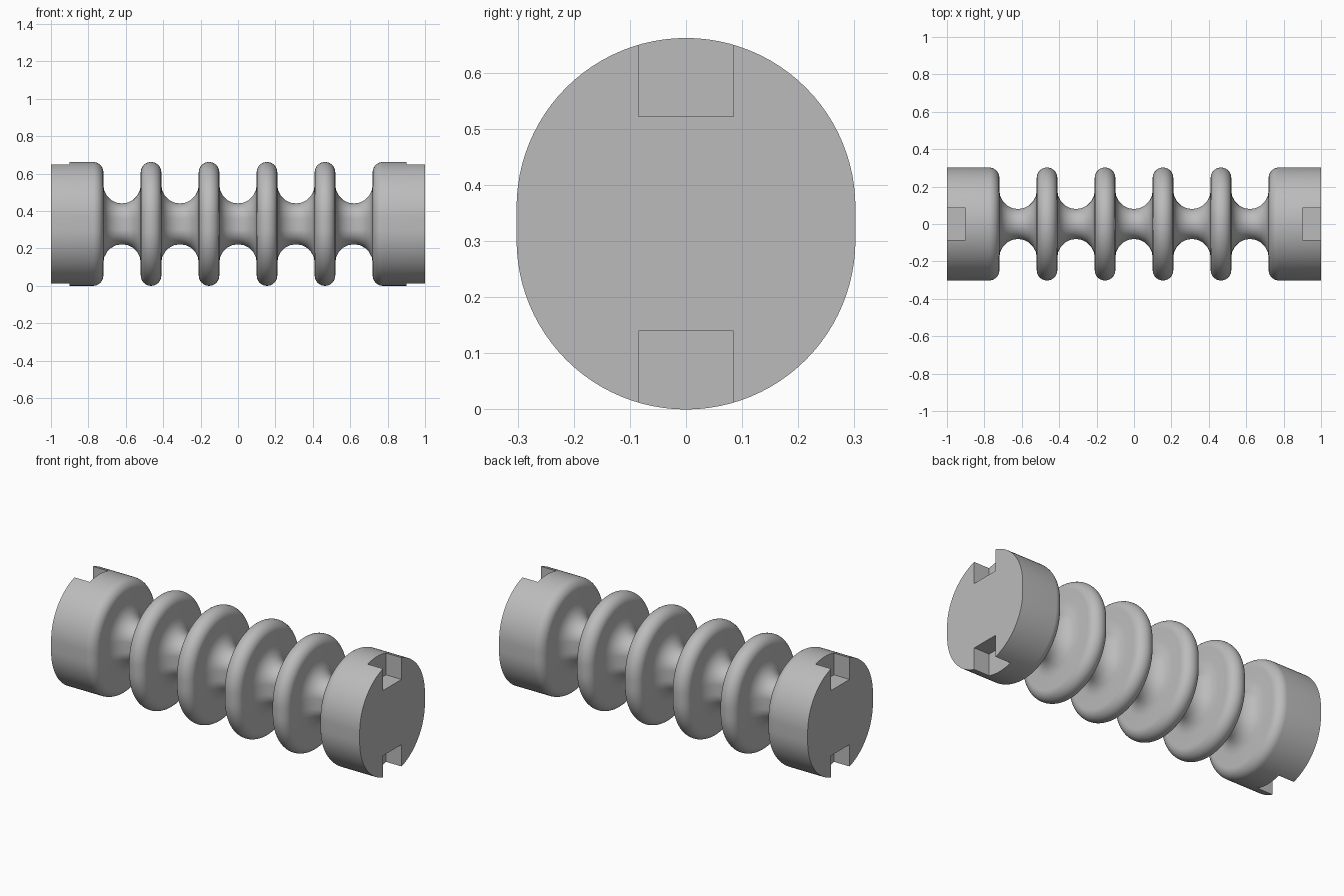
import bpy, bmesh
from math import pi, sin, cos, radians

old = bpy.data.objects.get("Cube")
if old:
    bpy.data.objects.remove(old, do_unlink=True)

RADIUS, SHIFT = 0.302, 0.029      # two half circles, moved apart in z
PITCH, GROOVE, CORE = 0.31, 0.1, 0.08
FILLET = PITCH / 2 - GROOVE
CENTRE_Z = RADIUS + SHIFT
STEPS, HALF_SIDES = 10, 48

grey = bpy.data.materials.new("ceramic grey")
grey.use_nodes = True
colour = (0.5, 0.5, 0.5, 1)
grey.diffuse_color = colour
grey.node_tree.nodes["Principled BSDF"].inputs["Base Color"].default_value = colour


def arc(x, r, radius, start, end):
    """Points (x, r) along an arc, angles in degrees."""
    angles = [radians(start + (end - start) * i / STEPS) for i in range(STEPS + 1)]
    return [(x + radius * cos(a), r + radius * sin(a)) for a in angles]


def make_object(name, bm):
    bmesh.ops.recalc_face_normals(bm, faces=bm.faces)
    mesh = bpy.data.meshes.new(name)
    bm.to_mesh(mesh)
    bm.free()
    mesh.materials.append(grey)
    obj = bpy.data.objects.new(name, mesh)
    bpy.context.collection.objects.link(obj)
    return obj


# Profile: thick end, then five round grooves with rounded ribs between
profile = [(-1, RADIUS)]
for i in range(-2, 3):
    x = i * PITCH
    profile += arc(x - GROOVE - FILLET, RADIUS - FILLET, FILLET, 90, 0)
    profile += arc(x - GROOVE + GROOVE, CORE + GROOVE, GROOVE, 180, 360)
    profile += arc(x + GROOVE + FILLET, RADIUS - FILLET, FILLET, 180, 90)
profile.append((1, RADIUS))

# Body: oval rings joined along the length
bm = bmesh.new()
rings = []
for x, r in profile:
    ring = []
    for side in (1, -1):
        for k in range(HALF_SIDES + 1):
            a = pi * k / HALF_SIDES
            ring.append(bm.verts.new((x, side * r * cos(a),
                                      CENTRE_Z + side * (SHIFT + r * sin(a)))))
    rings.append(ring)
for a, b in zip(rings, rings[1:]):
    for j in range(len(a)):
        k = (j + 1) % len(a)
        bm.faces.new((a[j], a[k], b[k], b[j]))
bm.faces.new(rings[0])
bm.faces.new(rings[-1])
bmesh.ops.remove_doubles(bm, verts=bm.verts, dist=0.0001)
body = make_object("ribbed_insulator", bm)

# Slots: top and bottom of each end face
bm = bmesh.new()
for sx in (-1, 1):
    for sz in (-1, 1):
        verts = bmesh.ops.create_cube(bm, size=1)["verts"]
        bmesh.ops.scale(bm, vec=(0.2, 0.17, 0.3), verts=verts)
        bmesh.ops.translate(bm, vec=(sx, 0, CENTRE_Z + sz * 0.341), verts=verts)
cutter = make_object("slot_cutter", bm)
cutter.hide_render = True
cutter.hide_set(True)

cut = body.modifiers.new("slots", "BOOLEAN")
cut.operation = "DIFFERENCE"
cut.solver = "EXACT"
cut.object = cutter
bpy.context.view_layer.objects.active = body
body.select_set(True)
bpy.ops.object.modifier_apply(modifier=cut.name)
bpy.data.objects.remove(cutter, do_unlink=True)
bpy.ops.object.shade_smooth_by_angle(angle=radians(30))
